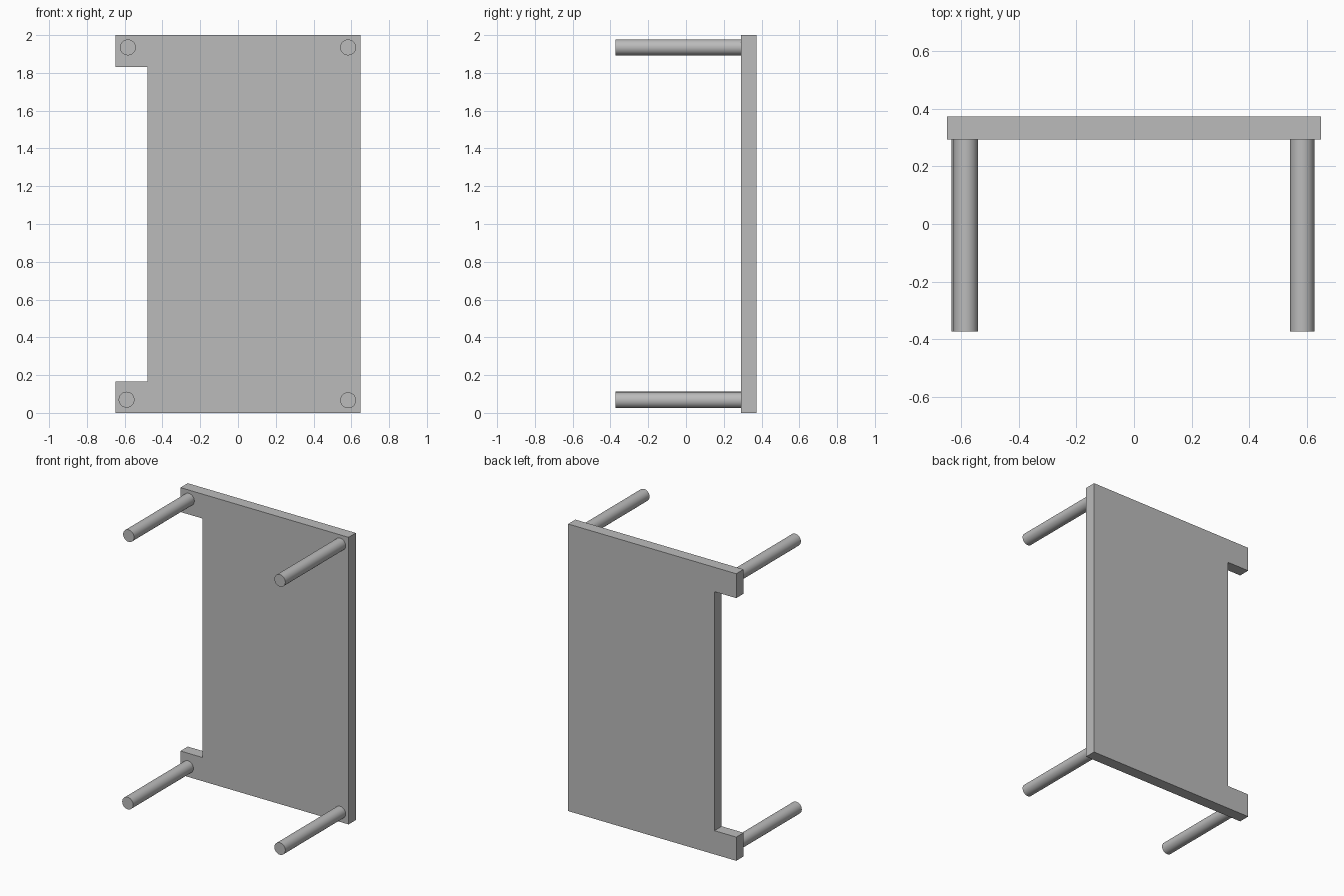
import bpy
import bmesh
import math

cube = bpy.data.objects.get("Cube")
if cube:
    bpy.data.objects.remove(cube, do_unlink=True)

# Single plain grey
grey = bpy.data.materials.new("plain_grey")
grey.use_nodes = True
colour = (0.5, 0.5, 0.5, 1)
grey.diffuse_color = colour
grey.node_tree.nodes["Principled BSDF"].inputs["Base Color"].default_value = colour

HALF_W, HEIGHT = 0.648, 2.0
FRONT, BACK = 0.292, 0.372
NOTCH_X, NOTCH_LOW, NOTCH_HIGH = -0.48, 0.165, 1.83

# Board: notched profile extruded through its thickness
profile = [
    (-HALF_W, 0), (HALF_W, 0), (HALF_W, HEIGHT), (-HALF_W, HEIGHT),
    (-HALF_W, NOTCH_HIGH), (NOTCH_X, NOTCH_HIGH),
    (NOTCH_X, NOTCH_LOW), (-HALF_W, NOTCH_LOW),
]
bm = bmesh.new()
face = bm.faces.new([bm.verts.new((x, FRONT, z)) for x, z in profile])
extruded = bmesh.ops.extrude_face_region(bm, geom=[face])["geom"]
bmesh.ops.translate(bm, vec=(0, BACK - FRONT, 0),
                    verts=[v for v in extruded if isinstance(v, bmesh.types.BMVert)])
bmesh.ops.recalc_face_normals(bm, faces=bm.faces)
mesh = bpy.data.meshes.new("board")
bm.to_mesh(mesh)
bm.free()
mesh.materials.append(grey)
board = bpy.data.objects.new("board", mesh)
bpy.context.collection.objects.link(board)


# Round legs reaching forward from the corners
def add_leg(name, x, z):
    bpy.ops.mesh.primitive_cylinder_add(
        vertices=48, radius=0.042, depth=FRONT + BACK,
        location=(x, (FRONT - BACK) / 2, z), rotation=(math.pi / 2, 0, 0))
    leg = bpy.context.object
    leg.name = name
    leg.data.materials.append(grey)
    bpy.ops.object.shade_smooth_by_angle()


add_leg("upper_right_leg", -0.583, 1.935)
add_leg("upper_left_leg", 0.583, 1.935)
add_leg("lower_right_leg", -0.59, 0.07)
add_leg("lower_left_leg", 0.583, 0.067)
